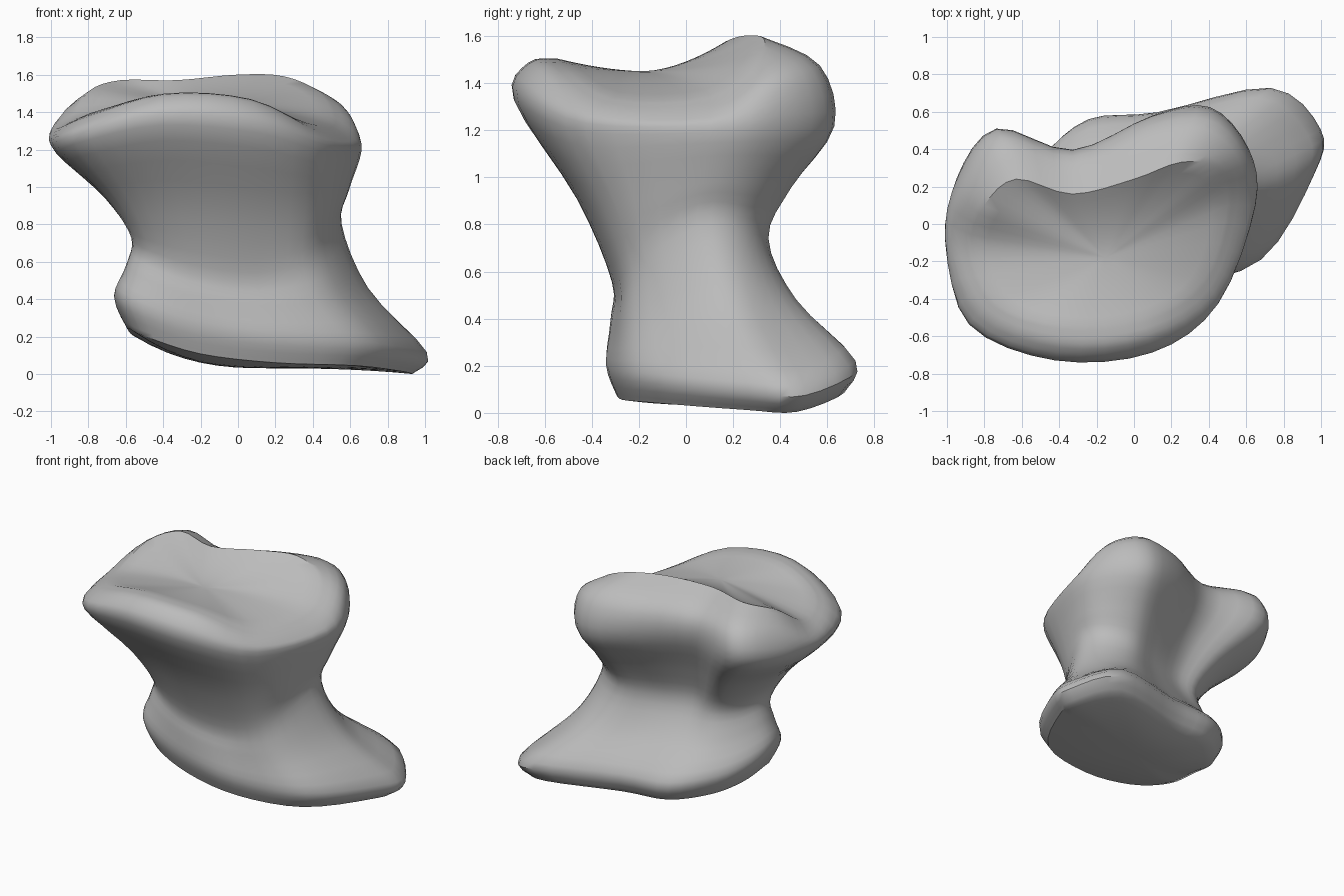
import bpy, bmesh, math
from mathutils import Vector

if "Cube" in bpy.data.objects:
    bpy.data.objects.remove(bpy.data.objects["Cube"], do_unlink=True)

# Control outlines, counter-clockwise from +x, with matching points
CREST = [(.5, .1, 1.36), (.44, .3, 1.51), (.25, .33, 1.6), (0, .24, 1.61),
         (-.33, .16, 1.58), (-.63, .24, 1.58), (-.8, .1, 1.52), (-.87, -.12, 1.38),
         (-.74, -.42, 1.42), (-.38, -.54, 1.51), (.05, -.5, 1.48), (.37, -.3, 1.35)]
UPPER_RIM = [(.61, .1, 1.28), (.58, .38, 1.42), (.39, .56, 1.48), (.07, .52, 1.48),
             (-.33, .36, 1.46), (-.71, .46, 1.47), (-.91, .22, 1.42), (-1, -.08, 1.3),
             (-.84, -.49, 1.36), (-.4, -.66, 1.49), (.08, -.62, 1.46), (.44, -.39, 1.29)]
UPPER_LIP = [(.65, .1, 1.2), (.61, .4, 1.22), (.4, .62, 1.22), (.1, .57, 1.25),
             (-.32, .39, 1.28), (-.72, .5, 1.26), (-.93, .24, 1.22), (-.97, -.12, 1.19),
             (-.87, -.53, 1.24), (-.42, -.72, 1.34), (.1, -.68, 1.3), (.45, -.42, 1.2)]
WAIST = [(.55, .05, .8), (.5, .25, .78), (.3, .35, .75), (.05, .28, .74),
         (-.2, .21, .74), (-.37, .21, .73), (-.5, .09, .73), (-.57, -.08, .75),
         (-.52, -.23, .69), (-.26, -.31, .6), (.1, -.3, .55), (.41, -.23, .63)]
LOWER_LIP = [(.96, .26, .14), (.99, .5, .13), (.72, .72, .23), (.12, .59, .26),
             (-.25, .55, .28), (-.5, .35, .32), (-.63, .14, .38), (-.66, -.08, .43),
             (-.57, -.26, .38), (-.24, -.32, .26), (.2, -.33, .2), (.68, -.19, .18)]
STEPS = 4


def spline(a, b, c, d, t):
    """Catmull-Rom point between b and c."""
    return b + (c - a) * (t / 2) + (a * 2 - b * 5 + c * 4 - d) * (t * t / 2) \
        + (b * 3 - a - c * 3 + d) * (t ** 3 / 2)


def smooth_loop(outline):
    """Round a closed control outline."""
    points = [Vector(p) for p in outline]
    n = len(points)
    return [spline(*(points[(i + k) % n] for k in (-1, 0, 1, 2)), s / STEPS)
            for i in range(n) for s in range(STEPS)]


def blend(loop_a, loop_b, flat, height):
    """Mix two outlines, with separate weights for plan and height."""
    return [Vector((*a.xy.lerp(b.xy, flat), a.z + (b.z - a.z) * height))
            for a, b in zip(loop_a, loop_b)]


def loft(sections):
    """Interpolate smoothly through a stack of outlines."""
    last = len(sections) - 1
    rows = []
    for i in range(last):
        four = [sections[min(max(i + k, 0), last)] for k in (-1, 0, 1, 2)]
        for s in range(STEPS):
            rows.append([spline(*p, s / STEPS) for p in zip(*four)])
    return rows + [sections[-1]]


def cap(loop, centre, power):
    """Rings shrinking to a centre; power shapes the dish."""
    rows = []
    for k in range(1, 8):
        f = 1 - k / 8
        rows.append([Vector((*centre.xy.lerp(p.xy, f),
                             centre.z + (p.z - centre.z) * f ** power)) for p in loop])
    return rows


# Sections of the bone from underside to upper crest
crest, rim, lip, waist, base = map(
    smooth_loop, (CREST, UPPER_RIM, UPPER_LIP, WAIST, LOWER_LIP))
base_centre = Vector((.15, .18, .04))
under = [Vector((*base_centre.xy.lerp(p.xy, .91), p.z * .8 - .09)) for p in base]
flare = blend(waist, base, .32, .5)
neck = blend(waist, lip, .36, .46)
top_centre = Vector((-.15, -.18, 1.46))

rows = cap(under, base_centre, 2.5)[::-1]
rows += loft([under, base, flare, waist, neck, lip, rim, crest])
rows += cap(crest, top_centre, 1.7)

# Skin the sections
bm = bmesh.new()
rings = [[bm.verts.new(p) for p in row] for row in rows]
count = len(rings[0])
for low, high in zip(rings, rings[1:]):
    for i in range(count):
        j = (i + 1) % count
        bm.faces.new((low[i], low[j], high[j], high[i]))
for ring, centre in ((rings[0][::-1], base_centre), (rings[-1], top_centre)):
    tip = bm.verts.new(centre)
    for i in range(count):
        bm.faces.new((ring[i], ring[(i + 1) % count], tip))

# Rest it on the ground
floor = min(v.co.z for v in bm.verts)
bmesh.ops.translate(bm, verts=bm.verts, vec=(0, 0, -floor))
bmesh.ops.recalc_face_normals(bm, faces=bm.faces)
mesh = bpy.data.meshes.new("bone_body")
bm.to_mesh(mesh)
bm.free()
bone = bpy.data.objects.new("bone_body", mesh)
bpy.context.collection.objects.link(bone)

# Plain grey bone
grey = bpy.data.materials.new("bone_grey")
grey.use_nodes = True
colour = (.5, .5, .5, 1)
grey.diffuse_color = colour
grey.node_tree.nodes["Principled BSDF"].inputs["Base Color"].default_value = colour
mesh.materials.append(grey)

bpy.context.view_layer.objects.active = bone
bone.select_set(True)
bpy.ops.object.shade_smooth_by_angle(angle=math.radians(40))
